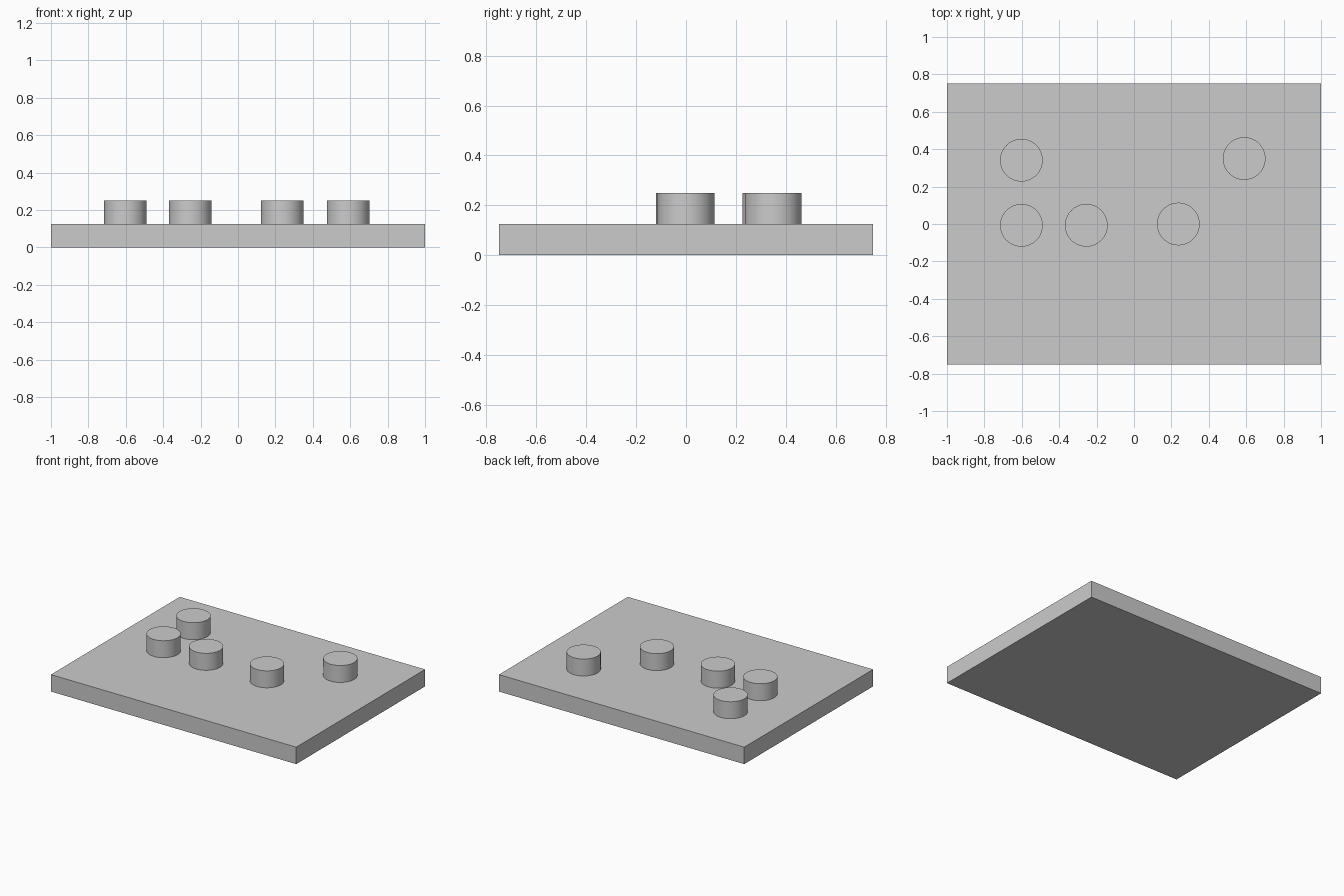
import bpy
import math

cube = bpy.data.objects.get("Cube")
if cube:
    bpy.data.objects.remove(cube, do_unlink=True)

PLATE_SIZE = (2.0, 1.5, 0.125)
PEG_RADIUS = 0.114
PEG_HEIGHT = 0.125
PEG_CENTRES = [(-0.602, 0.341), (-0.602, -0.007), (-0.255, -0.007),
               (0.237, 0.0), (0.589, 0.35)]

# One plain grey for everything
grey = bpy.data.materials.new("plain_grey")
grey.use_nodes = True
colour = (0.6, 0.6, 0.6, 1.0)
grey.diffuse_color = colour
grey.node_tree.nodes["Principled BSDF"].inputs["Base Color"].default_value = colour


def finish(name):
    obj = bpy.context.object
    obj.name = name
    obj.data.name = name
    obj.data.materials.append(grey)
    return obj


# Flat base plate
bpy.ops.mesh.primitive_cube_add(size=1, location=(0, 0, PLATE_SIZE[2] / 2))
plate = finish("base_plate")
plate.scale = PLATE_SIZE
bpy.ops.object.transform_apply(location=False, rotation=False, scale=True)

# Round pegs standing on the plate
for number, (x, y) in enumerate(PEG_CENTRES, 1):
    bpy.ops.mesh.primitive_cylinder_add(
        vertices=64, radius=PEG_RADIUS, depth=PEG_HEIGHT,
        location=(x, y, PLATE_SIZE[2] + PEG_HEIGHT / 2))
    finish(f"peg_{number}")
    bpy.ops.object.shade_smooth_by_angle(angle=math.radians(30))
